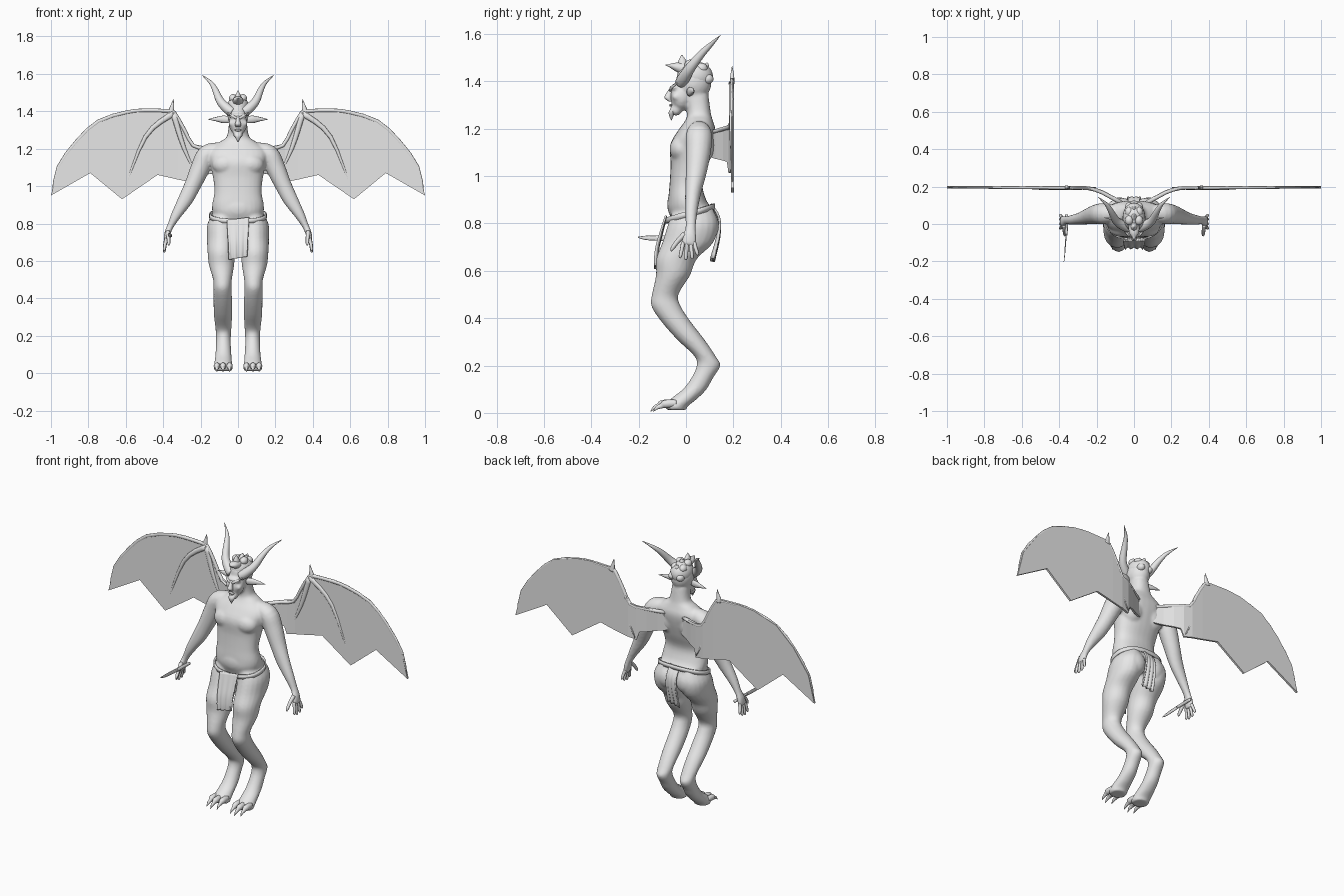
import bpy, bmesh, math
from mathutils import Vector, Matrix

grey = bpy.data.materials.new("plain_grey")
grey.diffuse_color = (0.8, 0.8, 0.8, 1)


def finish(name, bm, smooth=True):
    bmesh.ops.remove_doubles(bm, verts=bm.verts, dist=1e-5)
    bmesh.ops.recalc_face_normals(bm, faces=bm.faces)
    for f in bm.faces:
        f.smooth = smooth
    me = bpy.data.meshes.new(name)
    bm.to_mesh(me)
    bm.free()
    me.materials.append(grey)
    ob = bpy.data.objects.new(name, me)
    bpy.context.collection.objects.link(ob)
    return ob


def spline(pts, k):
    """Catmull-Rom resampling of tuples of any length."""
    out = []
    for i in range(len(pts) - 1):
        p = [pts[max(i - 1, 0)], pts[i], pts[i + 1], pts[min(i + 2, len(pts) - 1)]]
        for j in range(k):
            t = j / k
            out.append([0.5 * (2 * b + (c - a) * t + (2 * a - 5 * b + 4 * c - d) * t * t
                        + (3 * b - a - 3 * c + d) * t ** 3) for a, b, c, d in zip(*p)])
    return out + [list(pts[-1])]


def tube(bm, pts, s=1, ref=None, n=16, k=4, power=2.0):
    """Loft of ellipses (x, y, z, a, b); level rings when ref is None, else square to the path."""
    rows = spline(pts, k)
    rings = []
    for i, (x, y, z, a, b) in enumerate(rows):
        u, v = Vector((1, 0, 0)), Vector((0, 1, 0))
        if ref:
            t = Vector(rows[min(i + 1, len(rows) - 1)][:3]) - Vector(rows[max(i - 1, 0)][:3])
            u = t.cross(Vector(ref)).normalized()
            v = u.cross(t).normalized()
        ring = []
        for j in range(n):
            w = 2 * math.pi * j / n
            c, d = math.cos(w), math.sin(w)
            e = 2 / power
            p = Vector((x, y, z)) + u * max(a, 5e-4) * math.copysign(abs(c) ** e, c) \
                + v * max(b, 5e-4) * math.copysign(abs(d) ** e, d)
            ring.append(bm.verts.new((p.x * s, p.y, p.z)))
        rings.append(ring)
    for r, q in zip(rings, rings[1:]):
        for j in range(n):
            bm.faces.new((r[j], r[(j + 1) % n], q[(j + 1) % n], q[j]))
    bm.faces.new(rings[0])
    bm.faces.new(rings[-1])


def ball(bm, c, r, s=1):
    m = Matrix.Translation((c[0] * s, c[1], c[2])) @ Matrix.Diagonal((*r, 1))
    bmesh.ops.create_uvsphere(bm, u_segments=20, v_segments=14, radius=1, matrix=m)


def lerp(tab, x):
    for (a, p), (b, q) in zip(tab, tab[1:]):
        if x <= b:
            return p + (q - p) * max(0, x - a) / (b - a)
    return tab[-1][1]


def solid(ob, t):
    m = ob.modifiers.new("thickness", 'SOLIDIFY')
    m.thickness, m.offset = t, 0


X, Y, Z = (1, 0, 0), (0, 1, 0), (0, 0, 1)

# Body: torso, neck, head, arms and legs fused into one skin
b = bmesh.new()
tube(b, [(0, .03, .77, .11, .07), (0, .02, .85, .135, .093), (0, .005, .9, .138, .08), (0, 0, .97, .126, .069),
         (0, .015, 1.05, .134, .08), (0, .025, 1.13, .15, .092), (0, .045, 1.19, .155, .08),
         (0, .055, 1.235, .10, .058), (0, .055, 1.265, .06, .05), (0, .045, 1.34, .048, .05)], n=28, power=2.3)
ball(b, (0, -.03, .88), (.1, .05, .07))
ball(b, (0, .032, 1.395), (.062, .076, .08))
ball(b, (0, -.02, 1.335), (.05, .046, .06))
ball(b, (0, -.042, 1.28), (.027, .026, .026))
ball(b, (0, -.046, 1.375), (.048, .02, .014))
for s in (1, -1):
    ball(b, (.066, -.022, 1.115), (.072, .047, .055), s)          # chest
    ball(b, (.07, .07, 1.13), (.07, .05, .08), s)                 # shoulder blade
    ball(b, (.065, .075, .79), (.068, .065, .075), s)             # buttock
    ball(b, (.032, -.04, 1.335), (.02, .02, .016), s)             # cheek
    tube(b, [(.065, .03, .87, .06, .08), (.085, .03, .8, .078, .105), (.088, .008, .72, .078, .108),
             (.09, -.04, .65, .073, .086), (.088, -.055, .58, .068, .072), (.083, -.088, .5, .05, .056),
             (.083, -.084, .45, .048, .062), (.081, -.042, .385, .05, .062), (.08, .02, .31, .049, .058),
             (.078, .08, .24, .043, .045), (.078, .095, .2, .04, .05), (.078, .07, .15, .04, .046),
             (.078, .037, .1, .043, .05), (.079, -.008, .06, .047, .056), (.079, -.04, .03, .051, .05),
             (.079, -.04, .012, .046, .04)], s, n=20)
    tube(b, [(.1, .055, 1.19, .045, .045), (.165, .055, 1.17, .052, .056), (.2, .052, 1.1, .052, .053),
             (.24, .042, 1.01, .045, .044), (.28, .03, .93, .04, .034), (.328, .022, .85, .028, .027),
             (.362, .02, .785, .018, .022), (.378, .015, .745, .017, .03), (.385, .012, .705, .013, .031)], s, Y)
skin = finish("body", b)
m = skin.modifiers.new("fuse", 'REMESH')
m.mode, m.voxel_size, m.use_smooth_shade = 'VOXEL', .0075, True
m = skin.modifiers.new("soften", 'SMOOTH')
m.factor, m.iterations = .5, 4

# Fingers and thumbs
b = bmesh.new()
for s in (1, -1):
    for i, (y, dy, l) in enumerate([(-.012, -.012, .062), (.004, -.004, .07), (.02, .006, .066), (.034, .014, .05)]):
        tube(b, [(.383, y, .72, .01, .009), (.39, y + dy * .5, .72 - l * .5, .009, .008),
                 (.394, y + dy, .72 - l * .95, .007, .007), (.395, y + dy, .715 - l, .002, .002)], s, Y, n=8)
    tube(b, [(.376, -.005, .755, .012, .012), (.372, -.035, .725, .01, .01),
             (.37, -.057, .695, .008, .008), (.37, -.063, .682, .002, .002)], s, X, n=8)
finish("fingers", b)

# Toes with claws
b = bmesh.new()
for s in (1, -1):
    for x, y in ((.045, 0), (.08, -.012), (.113, 0)):
        tube(b, [(x, -.04, .04, .015, .016), (x, -.085 + y, .038, .017, .018), (x, -.103 + y, .03, .01, .012),
                 (x, -.122 + y, .022, .007, .008), (x, -.138 + y, .006, .001, .001)], s, Z, n=10)
finish("toes", b)

# Curved horns
b = bmesh.new()
for s in (1, -1):
    tube(b, [(.03, -.02, 1.395, .026, .026), (.058, -.008, 1.415, .026, .026), (.095, .017, 1.455, .022, .022),
             (.122, .065, 1.515, .016, .016), (.147, .105, 1.555, .01, .01), (.193, .145, 1.594, .001, .001)], s, Y)
finish("horns", b)

# Pointed ears
b = bmesh.new()
for s in (1, -1):
    tube(b, [(.05, .012, 1.355, .018, .01), (.08, .02, 1.357, .02, .012), (.115, .028, 1.358, .012, .008),
             (.16, .034, 1.357, .001, .001)], s, Y, n=10)
finish("ears", b)

# Nose, brows, lips and pointed beard
b = bmesh.new()
tube(b, [(0, -.058, 1.375, .009, .008), (0, -.07, 1.35, .011, .014), (0, -.076, 1.33, .016, .016),
         (0, -.066, 1.315, .012, .008)], n=10)
tube(b, [(0, -.052, 1.285, .022, .014), (0, -.06, 1.268, .019, .014), (0, -.062, 1.25, .01, .008),
         (0, -.062, 1.235, .001, .001)], n=10)
ball(b, (0, -.064, 1.299), (.02, .007, .006))
for s in (1, -1):
    tube(b, [(.006, -.066, 1.362, .006, .007), (.03, -.058, 1.376, .007, .007), (.054, -.034, 1.393, .002, .002)], s, Z, n=8)
finish("face_features", b)

# Swept hair with crest
b = bmesh.new()
ball(b, (0, .038, 1.42), (.06, .076, .064))
tube(b, [(0, .0, 1.45, .03, .03), (0, -.045, 1.462, .026, .018), (0, -.068, 1.466, .012, .008),
         (0, -.086, 1.469, .001, .001)], 1, Z, n=10)
for y, z, dy, h in ((-.012, 1.46, -.006, .052), (.03, 1.465, .015, .035), (.07, 1.45, .02, .03)):
    tube(b, [(0, y, z - .01, .024, .028), (0, y + dy * .5, z + h * .5, .014, .018), (0, y + dy, z + h, .001, .001)], n=10)
for s in (1, -1):
    for y, z in ((.02, 1.47), (.065, 1.455), (.09, 1.41)):
        ball(b, (.026, y, z), (.022, .026, .022), s)
finish("hair", b)

# Wing membranes
TOP = [(.05, 1.19), (.17, 1.21), (.24, 1.225), (.285, 1.305), (.34, 1.4), (.377, 1.41), (.5, 1.413),
       (.595, 1.403), (.745, 1.355), (.86, 1.25), (.96, 1.11), (1, .95)]
LOW = [(.05, 1.08), (.185, 1.06), (.2, 1.012), (.32, 1.035), (.43, 1.06), (.62, .93), (.79, 1.07), (1, .95)]
DEPTH = [(.05, .105), (.1, .13), (.15, .162), (.2, .185), (.25, .194), (.32, .196), (1, .196)]
xs = sorted({p[0] for p in TOP + LOW + DEPTH} | {.05 + i * .025 for i in range(38)})
ROWS = 6
for s, side in ((1, "left"), (-1, "right")):
    b = bmesh.new()
    cols = []
    for x in xs:
        t, l = lerp(TOP, x), lerp(LOW, x)
        cols.append([b.verts.new((x * s, lerp(DEPTH, x), l + (t - l) * i / ROWS)) for i in range(ROWS + 1)])
    for c, d in zip(cols, cols[1:]):
        for i in range(ROWS):
            b.faces.new((c[i], d[i], d[i + 1], c[i + 1]))
    solid(finish(side + "_wing_membrane", b, False), .012)

    # Wing bones along the leading edge and out to the points, with a thumb claw
    b = bmesh.new()
    edge = [(x, lerp(DEPTH, x) - .002, z - .008, .01, .011 * (1.15 - x * .8)) for x, z in TOP[:-1]]
    tube(b, edge + [(.993, .196, .965, .002, .003)], s, Y, n=10, k=2)
    for x, z in ((.62, .945), (.205, 1.025)):
        tube(b, [(.345, .19, 1.39, .016, .01), ((.37 + x) / 2, .19, 1.2 + .15 * (x - .2), .011, .008),
                 (x, .196, z, .002, .003)], s, Y, n=10)
    tube(b, [(.36, .195, 1.39, .02, .011), (.352, .195, 1.425, .011, .008), (.345, .195, 1.465, .001, .001)], s, Y, n=10)
    finish(side + "_wing_bones", b)

# Waistband, higher at the back
b = bmesh.new()
N = 48
loops = []
for dz in (-.012, .012):
    loop = []
    for j in range(N):
        w = 2 * math.pi * j / N
        c, d = math.cos(w), math.sin(w)
        loop.append(b.verts.new((.15 * math.copysign(abs(c) ** .87, c),
                                 .018 + .1 * math.copysign(abs(d) ** .87, d), .842 + .03 * d + dz)))
    loops.append(loop)
for j in range(N):
    k = (j + 1) % N
    b.faces.new((loops[0][j], loops[0][k], loops[1][k], loops[1][j]))
solid(finish("waistband", b), .008)


# Hanging cloth flaps with soft folds
def flap(name, rows, sign):
    bm = bmesh.new()
    grid = []
    for z, y, w in spline(rows, 4):
        f = (rows[0][0] - z) * .03
        grid.append([bm.verts.new((w * (i / 6 - 1), y + sign * f * math.cos(i * 1.57), z + .008 * (i / 6 - 1)))
                     for i in range(13)])
    for r, q in zip(grid, grid[1:]):
        for i in range(12):
            bm.faces.new((r[i], r[i + 1], q[i + 1], q[i]))
    solid(finish(name, bm), .008)


flap("front_cloth", [(.825, -.085, .06), (.76, -.104, .056), (.7, -.12, .052), (.65, -.126, .05), (.615, -.125, .047)], -1)
flap("back_cloth", [(.875, .105, .03), (.82, .138, .032), (.75, .138, .036), (.645, .112, .04)], 1)

# Dagger in the right hand: round grip, thin blade
b = bmesh.new()
tube(b, [(-.36, .05, .735, .008, .009), (-.361, 0, .736, .008, .01), (-.362, -.06, .737, .007, .01)], 1, Z, n=10)
tube(b, [(-.362, -.05, .737, .003, .011), (-.366, -.1, .738, .003, .012), (-.371, -.17, .739, .002, .009),
         (-.375, -.203, .742, .001, .002)], 1, Z, n=8)
finish("dagger", b)
